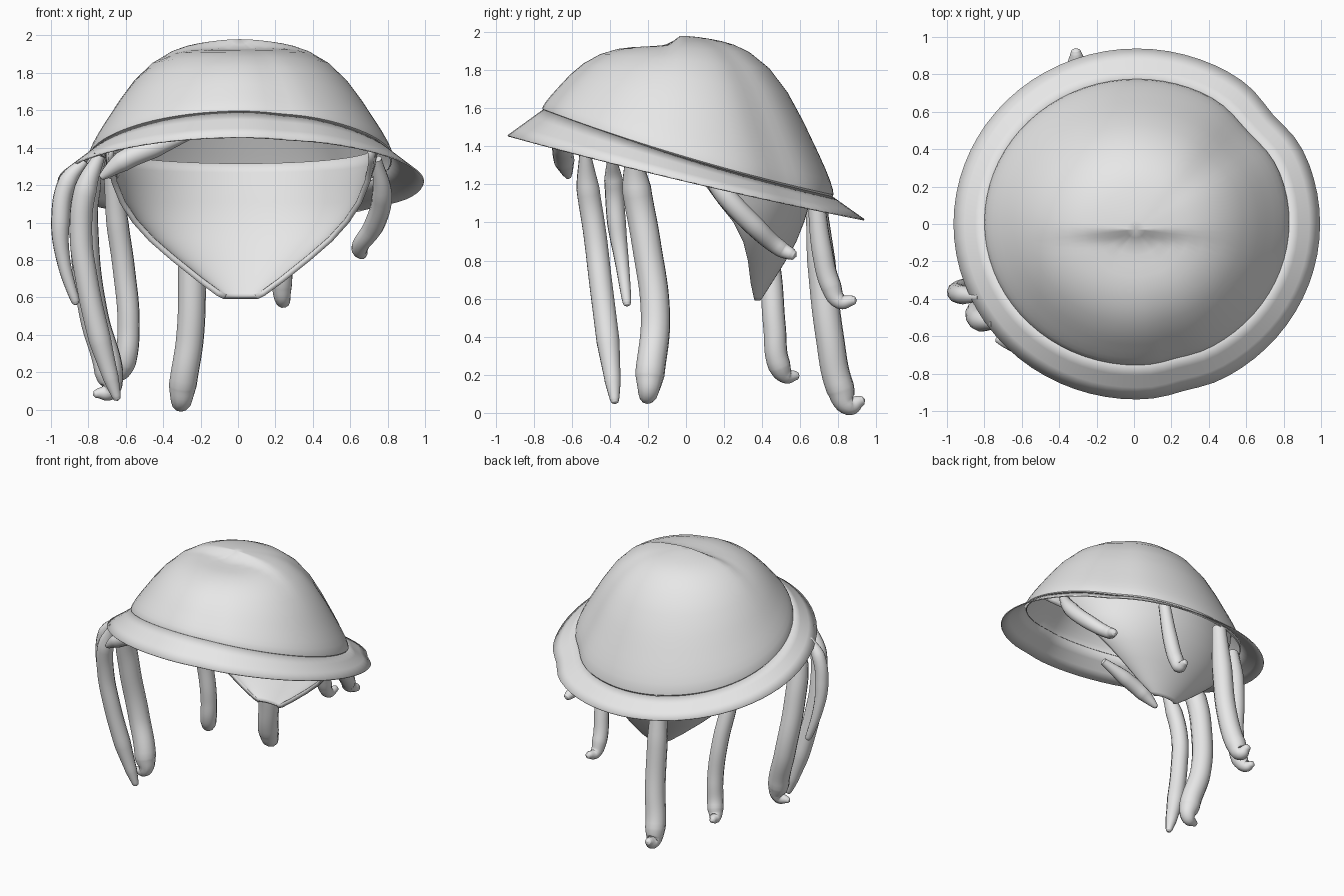
import bpy, bmesh, math
from mathutils import Vector

if "Cube" in bpy.data.objects:
    bpy.data.objects.remove(bpy.data.objects["Cube"])

grey = bpy.data.materials.new("plain_grey")
grey.diffuse_color = (0.8, 0.8, 0.8, 1)
grey.use_nodes = True
grey.node_tree.nodes["Principled BSDF"].inputs["Base Color"].default_value = grey.diffuse_color
N = 72


def finish(ob, angle=40):
    ob.data.materials.clear()
    ob.data.materials.append(grey)
    bpy.ops.object.select_all(action='DESELECT')
    ob.select_set(True)
    bpy.context.view_layer.objects.active = ob
    bpy.ops.object.shade_smooth_by_angle(angle=math.radians(angle))
    return ob


def loft(name, rings, closed=True, apex=None, thick=0, offset=-1):
    """Skin a list of point rings, optionally closing onto one apex point."""
    bm = bmesh.new()
    rows = [[bm.verts.new(p) for p in r] for r in rings]
    n = len(rows[0])
    span = range(n if closed else n - 1)
    for a, b in zip(rows, rows[1:]):
        for i in span:
            j = (i + 1) % n
            bm.faces.new((a[i], a[j], b[j], b[i]))
    if apex:
        top = bm.verts.new(apex)
        for i in span:
            bm.faces.new((rows[-1][i], rows[-1][(i + 1) % n], top))
    bmesh.ops.remove_doubles(bm, verts=bm.verts, dist=0.0005)
    bmesh.ops.recalc_face_normals(bm, faces=bm.faces)
    me = bpy.data.meshes.new(name)
    bm.to_mesh(me)
    bm.free()
    ob = bpy.data.objects.new(name, me)
    bpy.context.collection.objects.link(ob)
    if thick:
        m = ob.modifiers.new("thickness", 'SOLIDIFY')
        m.thickness, m.offset = thick, offset
    return finish(ob)


def bump(t, centre, width):
    d = (t - centre + math.pi) % (2 * math.pi) - math.pi
    return math.exp(-(d / width) ** 2)


def seam(t):
    """Line where the crown meets the brim, tilted down to the back."""
    k = 1 - 0.035 * bump(t, 0.72, 0.2) - 0.015 * bump(t, -1.3, 0.12)
    x, y = 0.015 + 0.815 * k * math.cos(t), 0.01 + 0.765 * k * math.sin(t)
    return Vector((x, y, 1.335 - 0.3 * y + 0.05 * y * y))


def edge(t):
    """Outer edge of the brim."""
    k = 1 - 0.03 * bump(t, 0.7, 0.15) - 0.015 * bump(t, -1.3, 0.12)
    x, y = 0.015 + 0.98 * k * math.cos(t), 0.938 * k * math.sin(t)
    return Vector((x, y, 1.22 - 0.235 * y + 0.02 * y * y))


angles = [2 * math.pi * i / N for i in range(N)]

# Hat crown: rounded dome profile, with a shallow dent in the front of the top
profile = [(0.98, -0.01), (1.0, 0.015), (0.995, 0.05), (0.975, 0.11), (0.945, 0.18), (0.9, 0.275),
           (0.85, 0.375), (0.8, 0.475), (0.7, 0.65), (0.58, 0.8), (0.45, 0.9),
           (0.35, 0.945), (0.27, 0.967), (0.19, 0.982), (0.12, 0.992), (0.06, 0.998)]
top = Vector((0.01, -0.03, 1.98))


def crown_point(t, s, h):
    b = seam(t)
    p = Vector((top.x + (b.x - top.x) * s, top.y + (b.y - top.y) * s, b.z + (top.z - b.z) * h))
    front = min(1, max(0, (-0.03 - p.y) / 0.07)) * min(1, max(0, (p.y + 0.6) / 0.4))
    p.z -= 0.048 * front * math.exp(-(p.x / 0.33) ** 2)
    return p


loft("hat_crown", [[crown_point(t, s, h) for t in angles] for s, h in profile], apex=top)

# Hat brim: thin straight sloping band
loft("hat_brim", [[seam(t).lerp(edge(t), f) for t in angles] for f in (-0.03, 0.3, 0.65, 1)],
     thick=0.008)

# Back hair shell: height, half width, centre y, depth, start angle, extra height at the sides
hair_rows = [(0.59, 0.09, 0.36, 0.03, 0, 0), (0.61, 0.13, 0.355, 0.05, 0, 0),
             (0.68, 0.225, 0.34, 0.11, 0, 0), (0.8, 0.375, 0.325, 0.20, 0, 0),
             (0.9, 0.49, 0.30, 0.28, 0, 0), (1.0, 0.58, 0.25, 0.37, 0, 0),
             (1.1, 0.645, 0.17, 0.48, 0, 0), (1.2, 0.69, 0.09, 0.58, 0, 0.01),
             (1.26, 0.72, 0.05, 0.64, -0.15, 0.05), (1.31, 0.735, 0.03, 0.67, -0.3, 0.08)]


def hair_ring(z, w, cy, d, a, lift):
    pts = []
    for i in range(49):
        t = a + (math.pi - 2 * a) * i / 48
        pts.append((0.015 + w * math.cos(t), cy + d * math.sin(t), z + lift * (1 - math.sin(t))))
    return pts


loft("back_hair_shell", [hair_ring(*r) for r in hair_rows], closed=False, thick=0.03)


def lock(name, pts, r, start=0.5, end=0.45):
    """Tapered hair lock along a smooth path with a rounded tip."""
    cu = bpy.data.curves.new(name, 'CURVE')
    cu.dimensions = '3D'
    cu.bevel_depth, cu.bevel_resolution, cu.resolution_u = r, 4, 8
    cu.use_fill_caps = True
    last, prev = Vector(pts[-1]), Vector(pts[-2])
    d = (last - prev).normalized() * r * end
    n = len(pts)
    radii = [start] + [1.0] * (n - 2) + [end]
    if n > 4:
        radii[-2] = (1 + end) / 2
    path = [Vector(p) for p in pts] + [last + d * 0.65, last + d]
    radii += [end * 0.75, 0.03]
    sp = cu.splines.new('BEZIER')
    sp.bezier_points.add(len(path) - 1)
    for bp, p, k in zip(sp.bezier_points, path, radii):
        bp.co, bp.radius = p, k
        bp.handle_left_type = bp.handle_right_type = 'AUTO'
    tmp = bpy.data.objects.new(name + "_path", cu)
    bpy.context.collection.objects.link(tmp)
    dg = bpy.context.evaluated_depsgraph_get()
    me = bpy.data.meshes.new_from_object(tmp.evaluated_get(dg))
    bpy.data.objects.remove(tmp)
    ob = bpy.data.objects.new(name, me)
    bpy.context.collection.objects.link(ob)
    return finish(ob, 60)


# Hair locks hanging around the head
lock("front_side_lock", [(-0.74, -0.53, 1.36), (-0.815, -0.515, 1.18), (-0.84, -0.48, 0.95),
                         (-0.81, -0.45, 0.7), (-0.74, -0.41, 0.38), (-0.68, -0.385, 0.17),
                         (-0.65, -0.375, 0.07)], 0.062, end=0.4)
lock("middle_side_lock", [(-0.74, -0.28, 1.36), (-0.81, -0.26, 1.18), (-0.82, -0.21, 0.9),
                          (-0.77, -0.16, 0.5), (-0.69, -0.19, 0.2), (-0.69, -0.2, 0.1),
                          (-0.75, -0.21, 0.085)], 0.078, end=0.33)
lock("short_side_lock", [(-0.82, -0.39, 1.33), (-0.91, -0.38, 1.22), (-0.95, -0.365, 1.0),
                         (-0.93, -0.335, 0.78), (-0.87, -0.31, 0.58)], 0.05, end=0.45)
lock("rear_side_lock", [(-0.67, 0.32, 1.25), (-0.645, 0.39, 1.0), (-0.61, 0.44, 0.75),
                        (-0.585, 0.465, 0.45), (-0.605, 0.49, 0.25), (-0.63, 0.53, 0.195),
                        (-0.64, 0.57, 0.195)], 0.06, start=0.8, end=0.45)
lock("long_back_lock", [(-0.24, 0.68, 1.15), (-0.245, 0.71, 0.8), (-0.255, 0.755, 0.4),
                        (-0.295, 0.81, 0.13), (-0.305, 0.86, 0.04), (-0.31, 0.91, 0.06)],
     0.075, start=0.7, end=0.42)
lock("short_back_lock", [(0.28, 0.68, 1.15), (0.25, 0.715, 0.85), (0.235, 0.76, 0.67),
                         (0.24, 0.81, 0.585), (0.25, 0.87, 0.59)], 0.055, start=0.8, end=0.5)
lock("right_side_lock", [(0.74, 0.06, 1.34), (0.77, 0.2, 1.15), (0.73, 0.35, 0.99),
                         (0.65, 0.5, 0.86), (0.66, 0.55, 0.835)], 0.055, end=0.6)
lock("fringe_lock", [(-0.26, -0.66, 1.47), (-0.45, -0.65, 1.4), (-0.62, -0.64, 1.325),
                     (-0.72, -0.62, 1.25)], 0.055, end=0.4)
